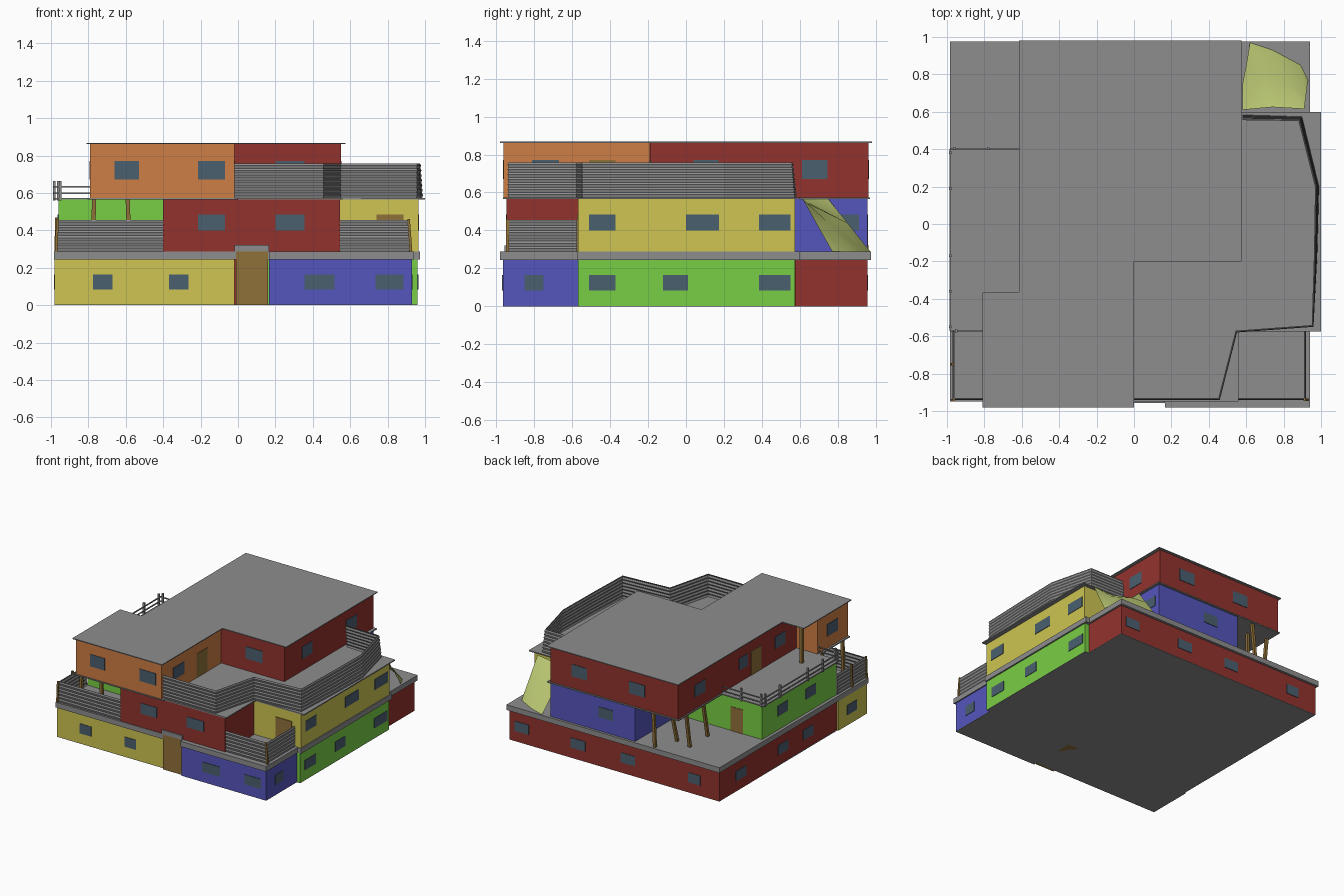
import bpy, bmesh
from mathutils import Vector

COLOURS = {
    "yellow": (0.62, 0.56, 0.084), "lime": (0.19, 0.62, 0.058), "blue": (0.09, 0.09, 0.51),
    "red": (0.29, 0.033, 0.027), "orange": (0.62, 0.21, 0.058), "glass": (0.07, 0.115, 0.16),
    "wood": (0.28, 0.165, 0.04), "tarp": (0.52, 0.60, 0.18), "grey": (0.27, 0.27, 0.27),
}
MATS = {}
for key, c in COLOURS.items():
    MATS[key] = bpy.data.materials.new(key)
    MATS[key].diffuse_color = (*c, 1)


def mesh(name, verts, faces, colour="grey"):
    me = bpy.data.meshes.new(name)
    me.from_pydata([tuple(v) for v in verts], [], faces)
    bm = bmesh.new()
    bm.from_mesh(me)
    bmesh.ops.recalc_face_normals(bm, faces=bm.faces)
    bm.to_mesh(me)
    bm.free()
    ob = bpy.data.objects.new(name, me)
    bpy.context.collection.objects.link(ob)
    me.materials.append(MATS[colour])
    return ob


def slab(name, outline, z0, z1, colour="grey"):
    n = len(outline)
    verts = [(x, y, z) for z in (z0, z1) for x, y in outline]
    sides = [(i, (i + 1) % n, n + (i + 1) % n, n + i) for i in range(n)]
    return mesh(name, verts, sides + [tuple(range(n))[::-1], tuple(range(n, 2 * n))], colour)


def box(name, x0, x1, y0, y1, z0, z1, colour="grey"):
    return slab(name, [(x0, y0), (x1, y0), (x1, y1), (x0, y1)], z0, z1, colour)


def panel(name, axis, wall, a, b, z0, z1, colour="glass"):
    # thin window or door lying in a wall at x = wall or y = wall
    d = 0.004
    if axis == "x":
        box(name, wall - d, wall + d, a, b, z0, z1, colour)
    else:
        box(name, a, b, wall - d, wall + d, z0, z1, colour)


def beam(name, a, b, r, colour="grey"):
    # square bar between two points
    a, b = Vector(a), Vector(b)
    d = (b - a).normalized()
    u = d.cross(Vector((0, 1, 0) if abs(d.y) < 0.9 else (1, 0, 0))).normalized()
    v = d.cross(u)
    verts = [p + (u * s + v * t) * r for p in (a, b) for s, t in ((-1, -1), (1, -1), (1, 1), (-1, 1))]
    faces = [(i, (i + 1) % 4, 4 + (i + 1) % 4, 4 + i) for i in range(4)]
    return mesh(name, verts, faces + [(3, 2, 1, 0), (4, 5, 6, 7)], colour)


def plank_fence(name, path, z0, z1, planks=6, leans=None):
    # ribbed planks: zigzag profile swept along the path with mitred corners
    h = (z1 - z0) / planks
    outer = []
    for i in range(planks):
        outer += [(0, z0 + i * h), (0.005, z0 + (i + 0.6) * h)]
    outer.append((0, z1))
    prof = outer + [(o - 0.005, z) for o, z in reversed(outer)]
    pts = [Vector(p) for p in path]
    leans = leans or [0] * len(pts)
    dirs = [(q - p).normalized() for p, q in zip(pts, pts[1:])]
    n, verts, faces = len(prof), [], []
    for i, p in enumerate(pts):
        d0, d1 = dirs[max(i - 1, 0)], dirs[min(i, len(dirs) - 1)]
        t = (d0 + d1).normalized()
        nor = Vector((t.y, -t.x)) / max(t.dot(d0), 0.5)
        for o, z in prof:
            o -= leans[i] * (z - z0) / (z1 - z0)
            verts.append((p.x + nor.x * o, p.y + nor.y * o, z))
    for s in range(len(pts) - 1):
        for k in range(n):
            a, b = s * n + k, s * n + (k + 1) % n
            faces.append((a, b, b + n, a + n))
    faces += [tuple(range(n)), tuple(range(len(verts) - n, len(verts)))]
    mesh(name, verts, faces)


# Grey underside of the whole building
slab("base", [(-0.98, -0.935), (0.165, -0.935), (0.165, -0.965), (0.93, -0.965), (0.93, -0.57), (0.96, -0.57),
              (0.96, 0.575), (0.925, 0.575), (0.925, 0.955), (-0.97, 0.955), (-0.97, -0.57), (-0.98, -0.57)], 0, 0.003)

# Wall blocks, storey by storey
G, M, T = (0.003, 0.245), (0.285, 0.567), (0.573, 0.862)
box("ground_front_left", -0.98, -0.02, -0.935, -0.57, *G, "yellow")
box("ground_front_right", 0.165, 0.93, -0.965, -0.57, *G, "blue")
box("ground_right", 0, 0.96, -0.57, 0.575, *G, "lime")
box("ground_left", -0.965, 0, -0.57, 0.39, *G, "red")
slab("ground_back", [(-0.97, 0.392), (-0.01, 0.392), (-0.01, 0.576), (0.925, 0.576),
                     (0.925, 0.955), (-0.97, 0.955)], *G, "red")
box("middle_front", -0.40, 0.545, -0.945, -0.57, *M, "red")
box("middle_left", -0.96, -0.21, -0.57, 0.39, *M, "lime")
box("middle_right", -0.205, 0.965, -0.568, 0.575, *M, "yellow")
box("middle_back", -0.21, 0.555, 0.39, 0.955, *M, "blue")
slab("top_front", [(-0.79, -0.96), (-0.02, -0.96), (-0.02, -0.19), (-0.3, -0.19),
                   (-0.3, -0.57), (-0.79, -0.57)], *T, "orange")
slab("top_back", [(-0.6, -0.568), (-0.302, -0.568), (-0.302, -0.188), (0.55, -0.188),
                  (0.55, 0.96), (-0.6, 0.96)], *T, "red")

# Floor slabs and roof
slab("lower_slab", [(-0.985, -0.95), (0.165, -0.95), (0.165, -0.98), (0.94, -0.98), (0.94, -0.575),
                    (0.972, -0.575), (0.972, 0.6), (0.94, 0.6), (0.94, 0.975), (-0.985, 0.975)], 0.245, 0.288)
slab("upper_slab", [(-0.805, -0.965), (0, -0.965), (0, -0.95), (0.56, -0.95), (0.56, -0.575), (1, -0.575),
                    (1, 0.6), (0.575, 0.6), (0.575, 0.97), (-0.61, 0.97), (-0.61, 0.405),
                    (-0.985, 0.405), (-0.985, -0.575), (-0.805, -0.575)], 0.565, 0.574)
slab("roof", [(-0.81, -0.98), (0, -0.98), (0, -0.2), (0.575, -0.2), (0.575, 0.98),
              (-0.615, 0.98), (-0.615, -0.365), (-0.81, -0.365)], 0.861, 0.868)

# Entrance and terrace doors
box("entrance_door", -0.01, 0.16, -0.952, -0.57, 0, 0.29, "wood")
box("entrance_cap", -0.02, 0.165, -0.957, -0.9, 0.288, 0.322)
panel("terrace_door", "y", -0.57, 0.74, 0.885, 0.288, 0.485, "wood")
panel("back_door", "y", 0.39, -0.79, -0.68, 0.288, 0.485, "wood")
panel("upper_door_right", "x", -0.02, -0.51, -0.37, 0.576, 0.77, "wood")
panel("upper_door_left", "x", -0.6, -0.11, 0.02, 0.576, 0.77, "wood")

# Windows: (axis, wall position, storey, spans)
HEIGHTS = [(0.085, 0.165), (0.40, 0.485), (0.672, 0.77)]
WINDOWS = [
    ("y", -0.935, 0, [(-0.775, -0.67), (-0.37, -0.265)]),
    ("y", -0.965, 0, [(0.355, 0.515), (0.735, 0.885)]),
    ("y", 0.955, 0, [(0.75, 0.88), (0.24, 0.37), (-0.21, -0.08), (-0.8, -0.69)]),
    ("x", 0.93, 0, [(-0.85, -0.75)]),
    ("x", 0.96, 0, [(-0.51, -0.37), (-0.12, 0.01), (0.385, 0.55)]),
    ("x", -0.97, 0, [(0.61, 0.745)]),
    ("x", -0.965, 0, [(0.06, 0.19), (-0.26, -0.13)]),
    ("x", -0.98, 0, [(-0.8, -0.68)]),
    ("y", -0.945, 1, [(-0.215, -0.07), (0.2, 0.355)]),
    ("y", 0.955, 1, [(-0.01, 0.12)]),
    ("x", 0.965, 1, [(-0.51, -0.37), (0, 0.175), (0.385, 0.55)]),
    ("x", 0.555, 1, [(0.8, 0.91)]),
    ("x", -0.96, 1, [(0.06, 0.19), (-0.3, -0.17)]),
    ("y", -0.96, 2, [(-0.66, -0.53), (-0.215, -0.07)]),
    ("x", -0.02, 2, [(-0.81, -0.67)]),
    ("y", -0.188, 2, [(0.2, 0.355)]),
    ("x", 0.55, 2, [(0.04, 0.17), (0.61, 0.745)]),
    ("y", 0.96, 2, [(0.22, 0.36), (-0.3, -0.16)]),
    ("x", -0.6, 2, [(0.61, 0.745), (0.06, 0.17), (-0.42, -0.29)]),
    ("x", -0.79, 2, [(-0.83, -0.69)]),
]
for axis, wall, storey, spans in WINDOWS:
    for a, b in spans:
        panel("window", axis, wall, a, b, *HEIGHTS[storey])

# Plank parapets around the terraces
plank_fence("fence_left", [(-0.965, -0.575), (-0.965, -0.935), (-0.4, -0.935)], 0.288, 0.455)
plank_fence("fence_right", [(0.545, -0.935), (0.915, -0.935), (0.915, -0.575)], 0.288, 0.455)
plank_fence("fence_upper", [(-0.02, -0.935), (0.455, -0.935), (0.547, -0.575), (0.955, -0.545), (0.975, -0.17),
                            (0.985, 0.2), (0.895, 0.57), (0.58, 0.58)],
            0.574, 0.758, 7, [0, 0, 0, 0, 0.008, 0.012, 0.015, 0.02])

# Wooden posts under the overhangs and at the fence corners
POSTS = [
    ((-0.775, -0.92, 0.288), (-0.77, -0.92, 0.567)), ((-0.58, -0.92, 0.288), (-0.59, -0.92, 0.567)),
    ((-0.385, 0.95, 0.288), (-0.365, 0.94, 0.567)), ((-0.46, 0.77, 0.288), (-0.43, 0.81, 0.567)),
    ((-0.595, 0.80, 0.288), (-0.59, 0.84, 0.567)), ((-0.595, 0.57, 0.288), (-0.59, 0.62, 0.567)),
    ((-0.78, -0.38, 0.574), (-0.78, -0.38, 0.862)), ((-0.975, -0.75, 0.288), (-0.97, -0.75, 0.47)),
    ((0.925, -0.94, 0.288), (0.912, -0.94, 0.46)), ((-0.972, -0.942, 0.288), (-0.965, -0.942, 0.46)),
]
for a, b in POSTS:
    beam("wooden_post", a, b, 0.011 if b[2] > 0.5 else 0.007, "wood")

# Pipe railing round the upper left balcony
RAIL = [(-0.61, 0.402), (-0.982, 0.402), (-0.982, -0.572), (-0.79, -0.572)]
for (x0, y0), (x1, y1) in zip(RAIL, RAIL[1:]):
    for z in (0.598, 0.632):
        beam("rail_bar", (x0, y0, z), (x1, y1, z), 0.004)
for x, y in [(-0.78, 0.402), (-0.96, 0.402), (-0.982, 0.38), (-0.982, 0.19),
             (-0.982, -0.17), (-0.982, -0.36), (-0.982, -0.55), (-0.95, -0.572)]:
    beam("rail_post", (x, y, 0.56), (x, y, 0.665), 0.007)

# Tarp draped from the upper slab down to the back terrace
top = [(0.91, 0.615, 0.565), (0.74, 0.625, 0.55), (0.58, 0.61, 0.565), (0.58, 0.75, 0.565)]
mid = [(0.92, 0.69, 0.43), (0.83, 0.74, 0.45), (0.69, 0.81, 0.46), (0.60, 0.85, 0.44)]
low = [(0.93, 0.77, 0.29), (0.89, 0.85, 0.29), (0.74, 0.93, 0.29), (0.62, 0.97, 0.29)]
tarp = mesh("tarp", top + mid + low,
            [(r * 4 + c, r * 4 + c + 1, r * 4 + c + 5, r * 4 + c + 4) for r in (0, 1) for c in range(3)], "tarp")
for p in tarp.data.polygons:
    p.use_smooth = True
